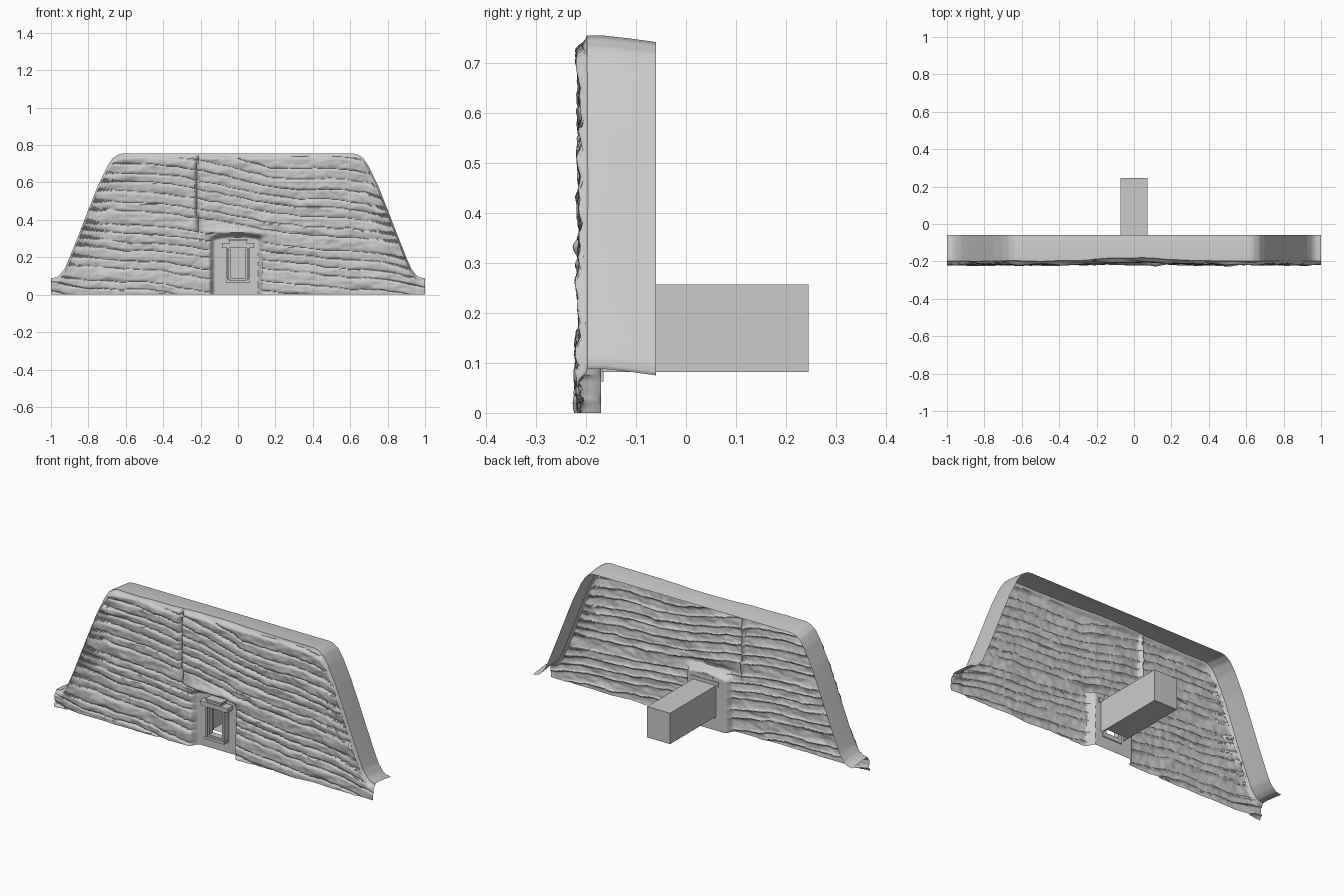
import bpy, bmesh, math
from mathutils import Vector, noise

if "Cube" in bpy.data.objects:
    bpy.data.objects.remove(bpy.data.objects["Cube"])

OUTLINE = [(0, .755), (.615, .755), (.64, .75), (.67, .73), (.7, .685), (.75, .58), (.8, .455),
           (.85, .325), (.9, .2), (.925, .142), (.95, .108), (.97, .093), (1, .088)]


def smooth(a, b, t):
    t = max(0, min(1, (t - a) / (b - a)))
    return t * t * (3 - 2 * t)


def top_height(x):
    x = abs(x)
    for (x0, z0), (x1, z1) in zip(OUTLINE, OUTLINE[1:]):
        if x <= x1:
            return z0 + (z1 - z0) * (x - x0) / (x1 - x0)
    return OUTLINE[-1][1]


def n(x, y, z=0.0):
    return noise.noise(Vector((x, y, z)))


def rim_y(x):
    return -.198 + .018 * math.exp(-(x / .25) ** 2) + .004 * n(x * 9, 3.3)


def rock_y(x, z):
    # layered strata with thin grooves, broken into blocks
    t = z + .13 * x + .012 * math.sin(6 * x) + .022 * n(x * 3, z * 4, 5) + .006 * n(x * 14, z * 9, 2)
    u = t / .052 + .5 * n(t * 14, 1.7)
    layer = math.floor(u)
    f = u - layer
    bulge = 1 - abs(2 * f - 1) ** 5
    y = -.205 + .012 * math.exp(-(x / .2) ** 2)
    y -= .011 * bulge * (.65 + .35 * f)
    y -= .009 * n(x * 4, layer * 3.7, 8) + .006 * n(x * 9, z * 22, 4) + .003 * n(x * 30, z * 45, 6)
    y -= .006 * smooth(.25, 0, z)
    # vertical fissure
    xc = -.215 + .012 * n(z * 7, 9.1)
    y += .022 * math.exp(-((x - xc) / .009) ** 2) * smooth(.28, .4, z)
    # brow over the doorway
    y -= .018 * math.exp(-((z - .335) / .022) ** 2) * smooth(.2, .1, abs(x))
    # smooth alcove around the doorway
    roof = .325 - .9 * x * x
    a = smooth(.145, .115, abs(x + .01)) * smooth(roof + .008, roof - .02, z)
    y += (-.17 - y) * a
    # turn back into the rim
    e = smooth(.03, 0, top_height(x) - z)
    y += (rim_y(x) - y) * e
    return max(-.245, y)


def finish(name, bm, angle=None):
    me = bpy.data.meshes.new(name)
    bm.to_mesh(me)
    bm.free()
    ob = bpy.data.objects.new(name, me)
    bpy.context.collection.objects.link(ob)
    if angle:
        bpy.ops.object.select_all(action='DESELECT')
        ob.select_set(True)
        bpy.context.view_layer.objects.active = ob
        bpy.ops.object.shade_smooth_by_angle(angle=math.radians(angle))
    return ob


def sheet(name, cols, angle):
    bm = bmesh.new()
    grid = [[bm.verts.new(p) for p in c] for c in cols]
    for a, b in zip(grid, grid[1:]):
        for j in range(len(a) - 1):
            bm.faces.new((a[j], b[j], b[j + 1], a[j + 1]))
    # doorway hole
    hole = []
    for face in bm.faces:
        c = face.calc_center_median()
        if abs(c.x) < .062 and .085 < c.z < .255 and c.y < -.1:
            hole.append(face)
    bmesh.ops.delete(bm, geom=hole, context='FACES')
    return finish(name, bm, angle)


def boxes(name, specs):
    # each spec: x0, x1, y0, y1, z0, z1
    bm = bmesh.new()
    for x0, x1, y0, y1, z0, z1 in specs:
        vs = bmesh.ops.create_cube(bm, size=1)['verts']
        for v in vs:
            v.co = Vector((x0 if v.co.x < 0 else x1, y0 if v.co.y < 0 else y1, z0 if v.co.z < 0 else z1))
    return finish(name, bm)


def both(x0, x1, *rest):
    return [(x0, x1, *rest), (-x1, -x0, *rest)]


# rock face
NX, NZ = 320, 150
xs = [-1 + 2 * i / NX for i in range(NX + 1)]
cols = []
for x in xs:
    h = top_height(x)
    cols.append([(x, rock_y(x, h * j / NZ), h * j / NZ) for j in range(NZ + 1)])
sheet("rock_face", cols, 40)

# smooth rim running back from the outline
cols = []
for x in xs:
    h = top_height(x)
    cols.append([(x, rim_y(x), h), (x, -.165, h), (x, -.11, h - .006), (x, -.06, h - .013)])
sheet("cliff_rim", cols, 40)

# passage shell, open toward the doorway
bm = bmesh.new()
W, Y0, Y1, Z0, Z1 = .072, -.168, .245, .082, .257


def quad(*pts):
    bm.faces.new([bm.verts.new(p) for p in pts])


for s in (-1, 1):
    quad((s * W, Y0, Z0), (s * W, Y1, Z0), (s * W, Y1, Z1), (s * W, Y0, Z1))
quad((-W, -.13, Z0), (W, -.13, Z0), (W, Y1, Z0), (-W, Y1, Z0))
quad((-W, Y1, Z0), (W, Y1, Z0), (W, Y1, Z1), (-W, Y1, Z1))
quad((-W, Y0, Z1), (W, Y0, Z1), (W, Y1, Z1), (-W, Y1, Z1))
finish("passage_shell", bm)

# ceiling slats and wall posts inside the passage
boxes("ceiling_slats", [(-W, W, Y0 + .0207 * i, Y0 + .0207 * i + .017, Z1 - .004, Z1 - .0005) for i in range(20)])
posts = []
for y0, y1 in ((-.15, -.13), (-.04, -.02), (.0, .018), (.065, .085), (.108, .125), (.2, .22)):
    posts += both(W - .008, W - .0005, y0, y1, Z0, Z1 - .004)
boxes("wall_posts", posts)

# door surround
boxes("door_jambs", both(.048, .06, -.21, -.165, .065, .25) + both(.04, .048, -.2, -.165, .08, .245))
boxes("door_lintel", [(-.085, .085, -.215, -.165, .25, .276), (-.088, .088, -.219, -.165, .27, .276),
                      (-.045, .045, -.212, -.168, .276, .29), (-.05, .05, -.222, -.168, .29, .299)])
boxes("door_threshold", [(-.062, .062, -.212, -.165, .063, .078), (-.045, .045, -.2, -.165, .078, .088)])
